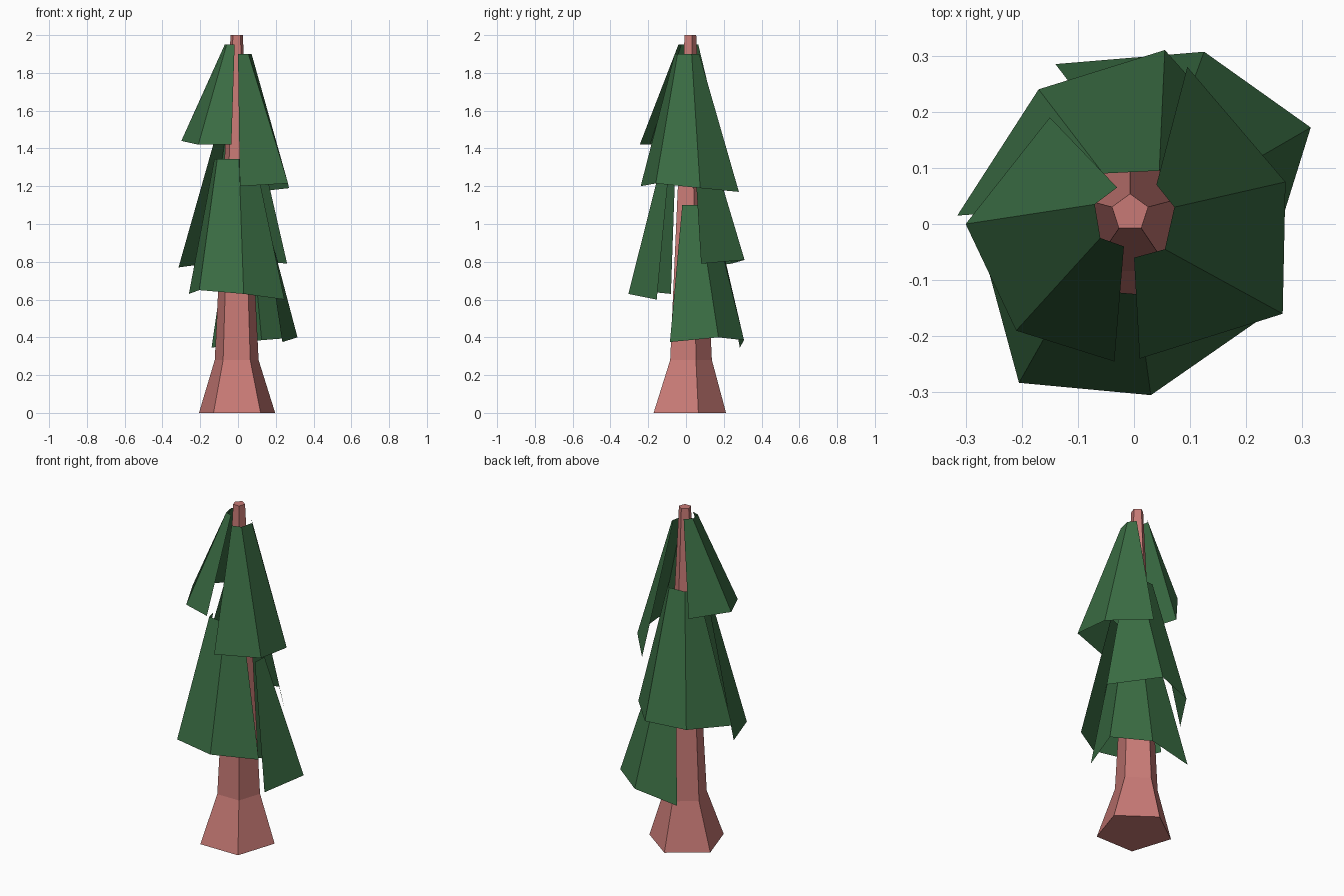
import bpy
import bmesh
from math import sin, cos, tau

default_cube = bpy.data.objects.get("Cube")
if default_cube:
    bpy.data.objects.remove(default_cube, do_unlink=True)


def make_material(name, color):
    material = bpy.data.materials.new(name)
    material.use_nodes = True
    material.diffuse_color = color
    material.node_tree.nodes["Principled BSDF"].inputs["Base Color"].default_value = color
    return material


bark = make_material("reddish_bark", (0.58, 0.195, 0.18, 1))
needles = make_material("dark_green_needles", (0.042, 0.15, 0.056, 1))


def finish(bm, name, material):
    """Turn a bmesh into a flat-shaded object in the scene."""
    mesh = bpy.data.meshes.new(name)
    bm.to_mesh(mesh)
    bm.free()
    mesh.materials.append(material)
    obj = bpy.data.objects.new(name, mesh)
    bpy.context.scene.collection.objects.link(obj)
    return obj


def bridge(bm, lower, upper, closed=False):
    """Join two matching rows of vertices with outward-facing quads."""
    count = len(lower)
    for i in range(count if closed else count - 1):
        j = (i + 1) % count
        bm.faces.new((lower[i], lower[j], upper[j], upper[i]))


def make_trunk(name, rings, sides=5):
    """Tapered prism; each ring is (centre x, centre y, height, radius)."""
    bm = bmesh.new()
    rows = []
    for x, y, z, radius in rings:
        angles = [tau / 4 + tau * i / sides for i in range(sides)]
        rows.append([bm.verts.new((x + radius * cos(a), y + radius * sin(a), z))
                     for a in angles])
    for lower, upper in zip(rows, rows[1:]):
        bridge(bm, lower, upper, closed=True)
    bm.faces.new(list(reversed(rows[0])))
    bm.faces.new(rows[-1])
    return finish(bm, name, bark)


def make_bough(name, hem, collar, collar_height):
    """Open, three-panel sheet hanging from a narrow collar to a wide hem."""
    bm = bmesh.new()
    lower = [bm.verts.new(point) for point in hem]
    upper = [bm.verts.new((x, y, collar_height)) for x, y in collar]
    bridge(bm, lower, upper)
    return finish(bm, name, needles)


# Five-sided trunk with a flared foot
make_trunk("trunk", [(-.005, 0, 0, .212), (-.007, .015, .28, .122), (-.007, .02, 2, .034)])

# Overlapping boughs spiralling down the trunk
make_bough(
    "top_bough_right",
    hem=[(-.15, .19, 1.43), (-.3, 0, 1.44), (-.21, -.19, 1.42), (-.035, -.245, 1.42)],
    collar=[(-.03, .065), (-.07, .035), (-.06, -.025), (-.018, -.04)],
    collar_height=1.95,
)
make_bough(
    "top_bough_left",
    hem=[(.01, -.24, 1.2), (.265, -.16, 1.215), (.27, .075, 1.19), (.095, .28, 1.17)],
    collar=[(0, -.06), (.055, -.045), (.072, .03), (.04, .07)],
    collar_height=1.9,
)
make_bough(
    "middle_bough_back",
    hem=[(.26, .08, .79), (.055, .31, .81), (-.17, .24, .79), (-.315, .015, .77)],
    collar=[(.09, .035), (.045, .095), (-.055, .09), (-.1, .03)],
    collar_height=1.53,
)
make_bough(
    "middle_bough_front",
    hem=[(-.26, -.08, .63), (-.205, -.283, .65), (.03, -.305, .63), (.246, -.155, .6)],
    collar=[(-.125, -.055), (-.11, -.115), (.005, -.125), (.09, -.085)],
    collar_height=1.345,
)
make_bough(
    "bottom_bough_left",
    hem=[(.235, -.085, .375), (.315, .172, .4), (.125, .307, .385), (-.14, .285, .345)],
    collar=[(.125, -.02), (.13, .065), (.06, .13), (-.03, .14)],
    collar_height=1.1,
)
